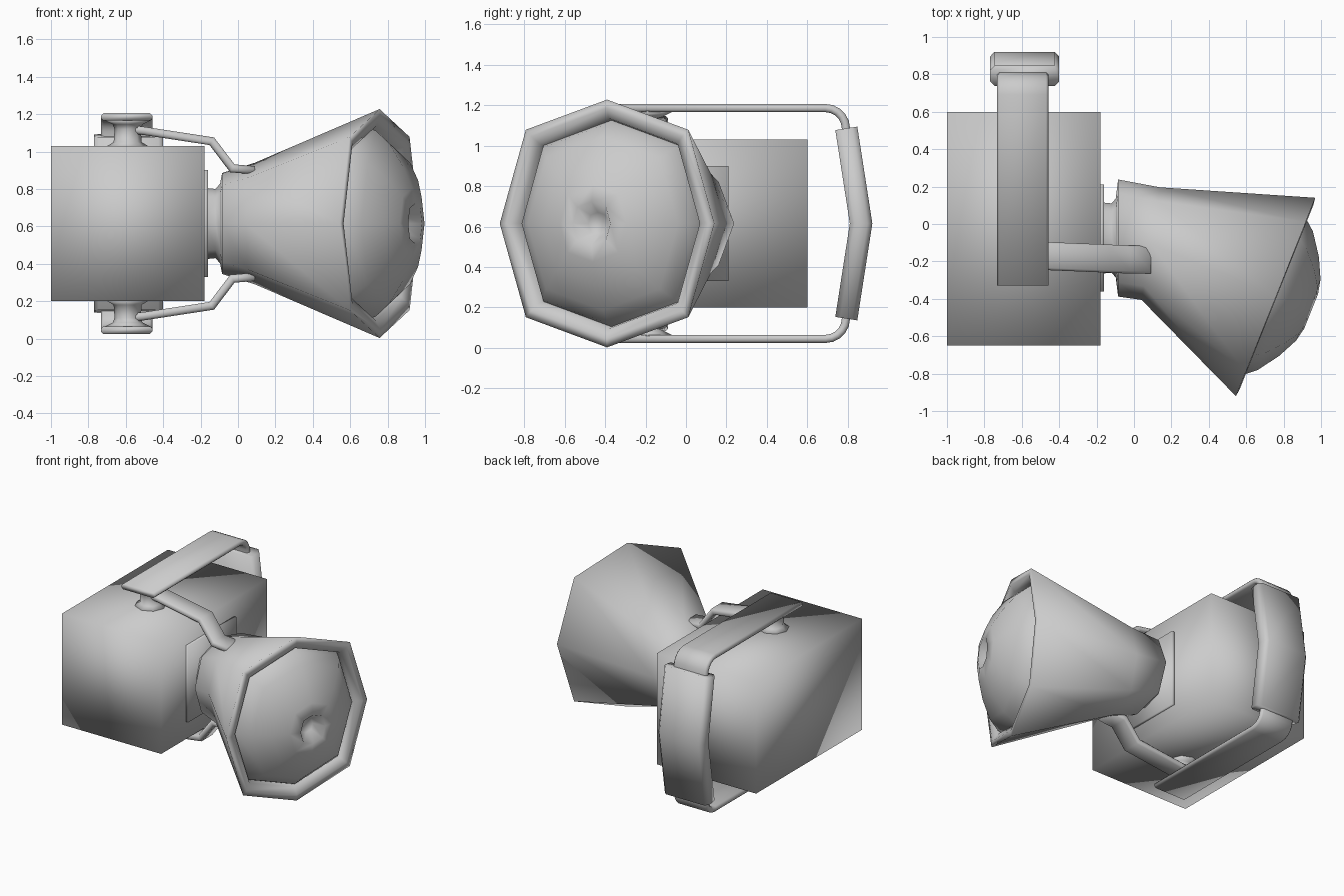
import bpy, bmesh, math
from mathutils import Vector

if "Cube" in bpy.data.objects:
    bpy.data.objects.remove(bpy.data.objects["Cube"])

ZC = 0.615  # mirror height of the whole model


def loft(name, rings, cap_start=True, cap_end=True):
    bm = bmesh.new()
    rows = [[bm.verts.new(p) for p in r] for r in rings]
    n = len(rows[0])
    for a, b in zip(rows, rows[1:]):
        for i in range(n):
            j = (i + 1) % n
            bm.faces.new((a[i], a[j], b[j], b[i]))
    if cap_start:
        bm.faces.new(rows[0][::-1])
    if cap_end:
        bm.faces.new(rows[-1])
    bmesh.ops.recalc_face_normals(bm, faces=bm.faces)
    me = bpy.data.meshes.new(name)
    bm.to_mesh(me)
    bm.free()
    for p in me.polygons:
        p.use_smooth = True
    ob = bpy.data.objects.new(name, me)
    bpy.context.collection.objects.link(ob)
    return ob


def octagon(x, y, yaw, ry, rz):
    """Slightly squared octagon facing along the yaw direction."""
    side = Vector((-math.sin(yaw), math.cos(yaw), 0))
    pts = []
    for k in range(8):
        a = k * math.pi / 4
        f = 1.07 if k % 2 else 1.0
        pts.append(Vector((x, y, ZC)) + side * (ry * f * math.cos(a))
                   + Vector((0, 0, rz * f * math.sin(a))))
    return pts


def sweep(name, path, side, section):
    """Carry a (side, normal) section along a path."""
    path = [Vector(p) for p in path]
    side = Vector(side)
    rings = []
    for i, p in enumerate(path):
        a = (p - path[i - 1]).normalized() if i else None
        b = (path[i + 1] - p).normalized() if i < len(path) - 1 else None
        t = ((a or b) + (b or a)).normalized()
        nrm = t.cross(side).normalized()
        k = 1 / max(0.5, t.dot(a or b))
        rings.append([p + side * u + nrm * (v * k) for u, v in section])
    return loft(name, rings)


def slab(w, h, c):
    """Chamfered rectangle section with half sizes w and h."""
    return [(w, h - c), (w - c, h), (c - w, h), (-w, h - c),
            (-w, c - h), (c - w, -h), (w - c, -h), (w, c - h)]


def box(name, x0, x1, y0, y1, z0, z1):
    return loft(name, [[(x, y0, z0), (x, y1, z0), (x, y1, z1), (x, y0, z1)]
                       for x in (x0, x1)])


# Battery body and mounting plate
box("battery_body", -1.0, -0.18, -0.65, 0.60, 0.20, 1.03)
box("mounting_plate", -0.19, -0.16, -0.36, 0.21, 0.33, 0.90)

# Flared neck between plate and lamp
loft("neck", [octagon(x, -0.075, 0, r, r) for x, r in
              ((-0.17, 0.19), (-0.12, 0.185), (-0.09, 0.22), (-0.07, 0.25))])

# Lamp head: short barrel, cone, lip and recess
YAW = math.radians(-21.8)
AX = Vector((math.cos(YAW), math.sin(YAW), 0))


def face_ring(a, s):
    return octagon(0.757 + AX.x * a, -0.39 + AX.y * a, YAW, 0.571 * s, 0.612 * s)


loft("lamp_head", [octagon(-0.10, -0.075, 0, 0.19, 0.19),
                   octagon(-0.085, -0.075, 0, 0.313, 0.27),
                   octagon(0.09, -0.105, math.radians(-9.3), 0.305, 0.325),
                   face_ring(0, 1), face_ring(0.005, 0.93),
                   face_ring(-0.02, 0.85), face_ring(-0.09, 0.82)],
     cap_end=False)

# Domed lens with a central socket
loft("lens", [face_ring(a, s) for a, s in
              ((-0.07, 0.84), (-0.02, 0.81), (0.055, 0.70), (0.135, 0.50),
               (0.188, 0.31), (0.205, 0.175), (0.12, 0.09))], cap_start=False)

# Grip, bowed outwards in the middle
sweep("grip", [(-0.585, 0.792, 0.145), (-0.585, 0.865, ZC), (-0.585, 0.792, 1.085)],
      (1, 0, 0), slab(0.185, 0.055, 0.025))

# Straps, pivots and lamp arms, top and bottom
for label, s in (("upper", 1), ("lower", -1)):
    def P(x, y, z):
        return (x, y, ZC + s * (z - ZC))

    bend = [P(-0.595, 0.69 + 0.10 * math.sin(a), 1.085 + 0.10 * math.cos(a))
            for a in (math.radians(d) for d in range(0, 91, 18))]
    sweep(label + "_strap", [P(-0.595, -0.33, 1.185)] + bend + [P(-0.595, 0.80, 1.02)],
          (1, 0, 0), slab(0.137, 0.02, 0.012))

    loft(label + "_pivot",
         [[P(-0.59 + r * math.cos(k * math.pi / 4), -0.19 + r * math.sin(k * math.pi / 4), z)
           for k in range(8)]
          for z, r in ((1.02, 0.125), (1.05, 0.075), (1.12, 0.07), (1.145, 0.08), (1.17, 0.13))])

    sweep(label + "_arm", [P(-0.62, -0.165, 1.125), P(-0.50, -0.17, 1.11), P(-0.14, -0.185, 1.055),
                           P(-0.03, -0.19, 0.91), P(0.09, -0.19, 0.90)],
          (0, 1, 0), slab(0.075, 0.022, 0.012))
